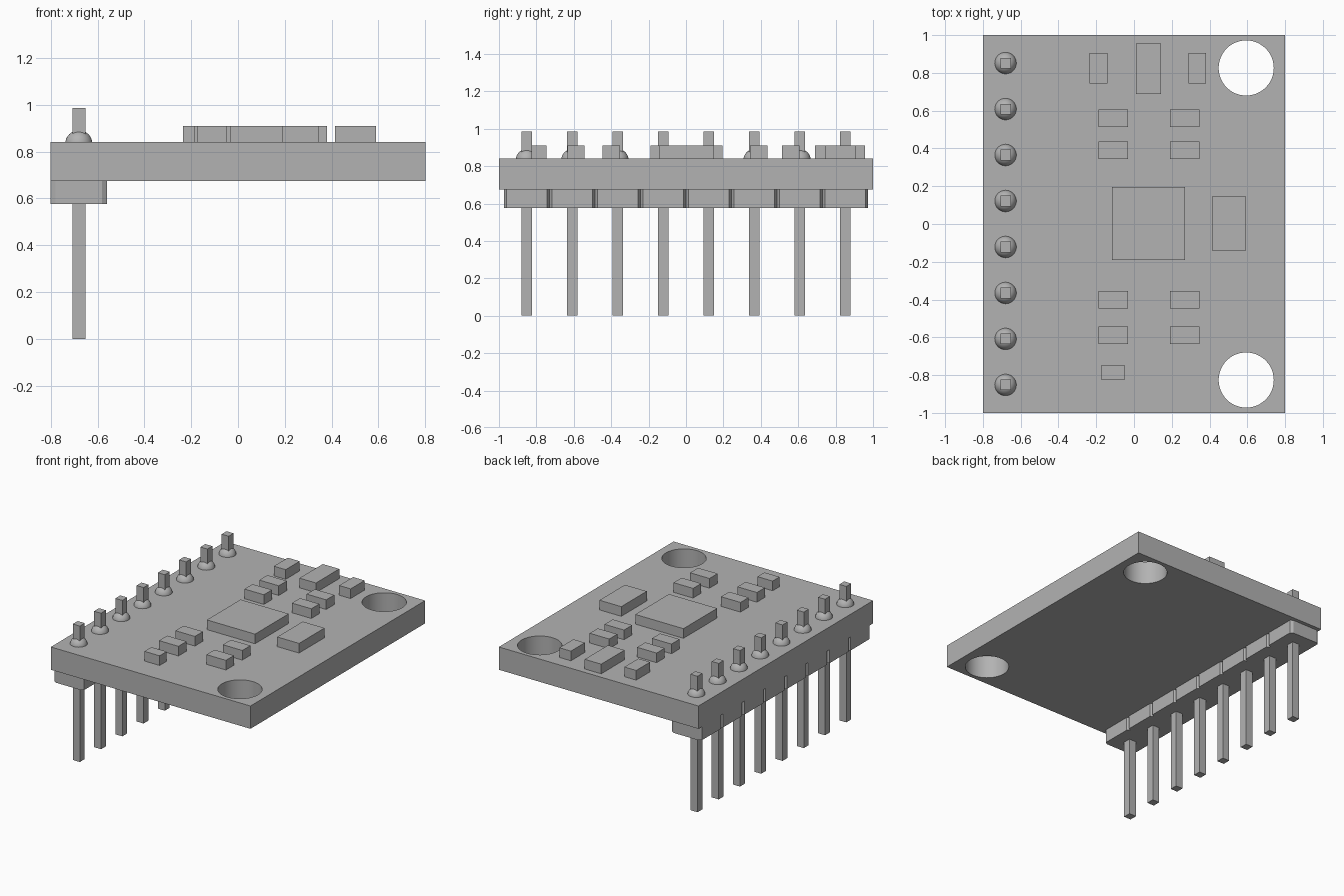
import bpy, bmesh
from math import radians
from mathutils import Matrix, Vector

if "Cube" in bpy.data.objects:
    bpy.data.objects.remove(bpy.data.objects["Cube"], do_unlink=True)

grey = bpy.data.materials.new("plain grey")
grey.use_nodes = True
COLOUR = (0.45, 0.45, 0.45, 1)
grey.diffuse_color = COLOUR
grey.node_tree.nodes["Principled BSDF"].inputs["Base Color"].default_value = COLOUR

BOTTOM, TOP, CHIP_TOP = 0.675, 0.84, 0.91
PIN_X, PITCH, PINS = -0.68, 0.2434, 8
HALF_ROW = PITCH * PINS / 2
pin_ys = [PITCH * (i - (PINS - 1) / 2) for i in range(PINS)]


def add_object(name, bm, smooth=False):
    mesh = bpy.data.meshes.new(name)
    bmesh.ops.recalc_face_normals(bm, faces=bm.faces[:])
    bm.to_mesh(mesh)
    bm.free()
    mesh.materials.append(grey)
    obj = bpy.data.objects.new(name, mesh)
    bpy.context.collection.objects.link(obj)
    if smooth:
        activate(obj)
        bpy.ops.object.shade_smooth_by_angle(angle=radians(35))
    return obj


def activate(obj):
    bpy.ops.object.select_all(action='DESELECT')
    obj.select_set(True)
    bpy.context.view_layer.objects.active = obj


def box(name, x0, x1, y0, y1, z0, z1):
    bm = bmesh.new()
    centre = Vector((x0 + x1, y0 + y1, z0 + z1)) / 2
    size = Matrix.Diagonal((x1 - x0, y1 - y0, z1 - z0, 1))
    bmesh.ops.create_cube(bm, size=1, matrix=Matrix.Translation(centre) @ size)
    return add_object(name, bm)


# Circuit board with two round mounting holes
board = box("circuit_board", -0.8, 0.8, -1, 1, BOTTOM, TOP)
bm = bmesh.new()
for y in (-0.826, 0.826):
    bmesh.ops.create_cone(bm, cap_ends=True, segments=48, radius1=0.146, radius2=0.146,
                          depth=0.5, matrix=Matrix.Translation((0.594, y, TOP)))
cutter = add_object("hole_cutter", bm)
cutter.hide_render = True
cut = board.modifiers.new("holes", 'BOOLEAN')
cut.object = cutter
cut.solver = 'EXACT'
activate(board)
bpy.ops.object.modifier_apply(modifier=cut.name)
bpy.data.objects.remove(cutter, do_unlink=True)
bpy.ops.object.shade_smooth_by_angle(angle=radians(35))

# Pin header strip: chamfered cells, one for each pin
half, notch_in, notch_w = 0.12, 0.02, 0.013
right_side = []
for y in pin_ys:
    a, b = y - PITCH / 2, y + PITCH / 2
    right_side += [(half - notch_in, a), (half, a + notch_w), (half, b - notch_w)]
right_side.append((half - notch_in, HALF_ROW))
outline = right_side + [(-x, y) for x, y in reversed(right_side)]
bm = bmesh.new()
base = bm.faces.new([bm.verts.new((PIN_X + x, y, 0.577)) for x, y in outline])
extruded = bmesh.ops.extrude_face_region(bm, geom=[base])["geom"]
bmesh.ops.translate(bm, vec=(0, 0, BOTTOM - 0.577),
                    verts=[v for v in extruded if isinstance(v, bmesh.types.BMVert)])
add_object("header_strip", bm)

# Square pins, each with a domed solder joint
for i, y in enumerate(pin_ys, 1):
    w = 0.028
    box(f"pin_{i}", PIN_X - w, PIN_X + w, y - w, y + w, 0, 0.985)
    bm = bmesh.new()
    bmesh.ops.create_uvsphere(bm, u_segments=32, v_segments=16, radius=0.058,
                              matrix=Matrix.Translation((PIN_X, y, TOP - 0.007)))
    bmesh.ops.bisect_plane(bm, geom=bm.verts[:] + bm.edges[:] + bm.faces[:],
                           plane_co=(0, 0, TOP), plane_no=(0, 0, 1), clear_inner=True)
    add_object(f"solder_joint_{i}", bm, smooth=True)


# Surface components
def component(name, x, y, w, d):
    box(name, x - w / 2, x + w / 2, y - d / 2, y + d / 2, TOP, CHIP_TOP)


component("main_chip", 0.077, 0.002, 0.386, 0.386)
component("side_chip", 0.502, 0.003, 0.175, 0.292)
component("regulator", 0.076, 0.823, 0.132, 0.267)
component("capacitor_left", -0.187, 0.825, 0.095, 0.16)
component("capacitor_right", 0.335, 0.825, 0.092, 0.16)
component("small_resistor", -0.111, -0.786, 0.122, 0.08)
for col, x in enumerate((-0.111, 0.269), 1):
    for row, y in enumerate((-0.588, -0.4, 0.39, 0.56), 1):
        component(f"resistor_{col}_{row}", x, y, 0.156, 0.093)
